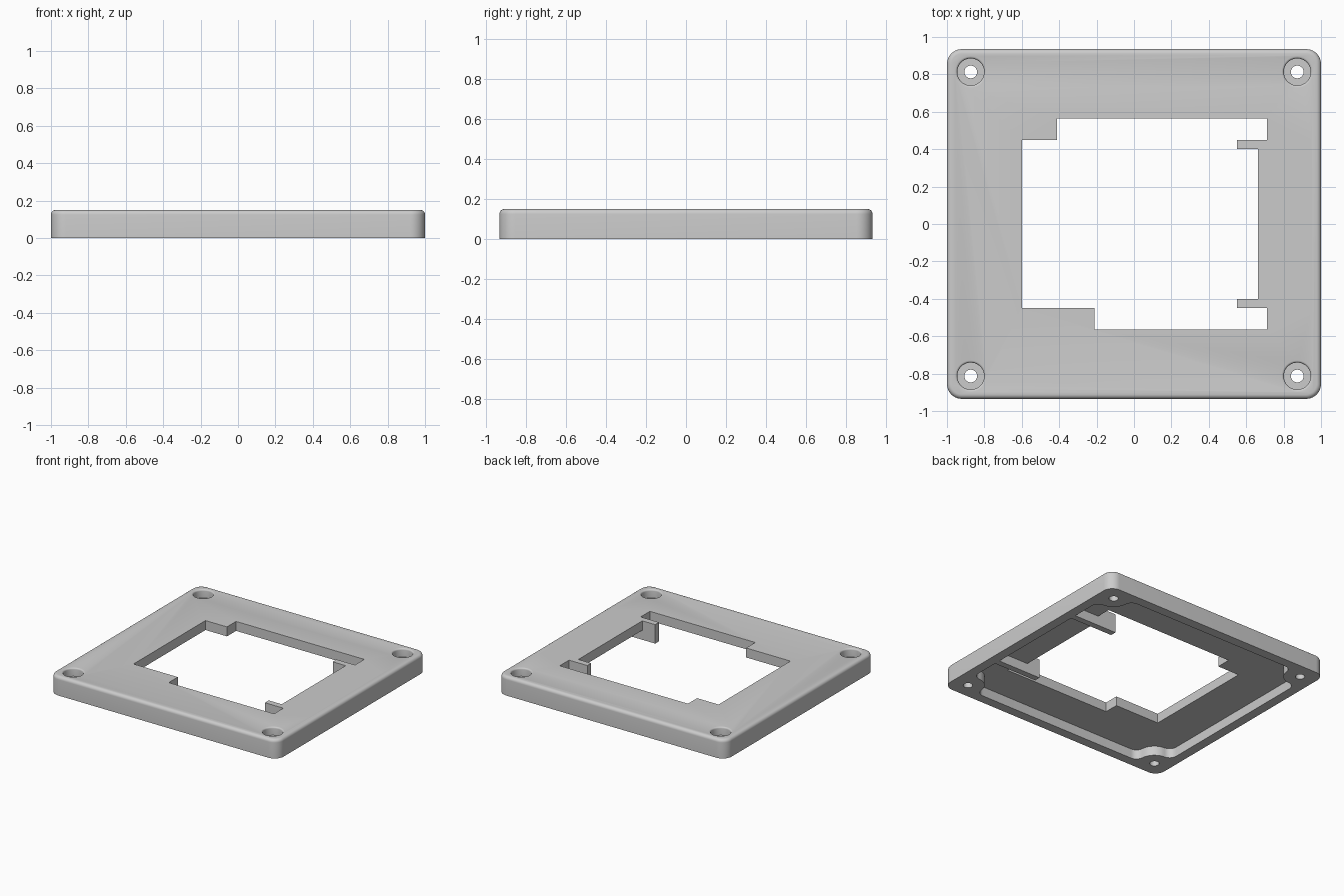
import bpy, bmesh
from math import pi, cos, sin, sqrt, atan2, radians

cube = bpy.data.objects.get("Cube")
if cube:
    bpy.data.objects.remove(cube, do_unlink=True)

HX, HY, H = 1.0, 0.935, 0.15       # outer half sizes and height
FLOOR = 0.075                      # underside of the face panel
IX, IY = 0.925, 0.86               # inner faces of the rim
SX, SY = 0.873, 0.813              # screw centres
OVER = 0.1                         # cutter overshoot

grey = bpy.data.materials.new("plain grey")
grey.use_nodes = True
grey.diffuse_color = (0.6, 0.6, 0.6, 1)
grey.node_tree.nodes["Principled BSDF"].inputs["Base Color"].default_value = (0.6, 0.6, 0.6, 1)


def make_object(name, bm):
    bmesh.ops.recalc_face_normals(bm, faces=bm.faces)
    mesh = bpy.data.meshes.new(name)
    bm.to_mesh(mesh)
    bm.free()
    mesh.materials.append(grey)
    obj = bpy.data.objects.new(name, mesh)
    bpy.context.collection.objects.link(obj)
    return obj


def loft(name, loops):
    """Skin a stack of equal-length closed loops and cap both ends."""
    bm = bmesh.new()
    rings = [[bm.verts.new(p) for p in loop] for loop in loops]
    n = len(rings[0])
    for a, b in zip(rings, rings[1:]):
        for i in range(n):
            j = (i + 1) % n
            bm.faces.new((a[i], a[j], b[j], b[i]))
    bm.faces.new(rings[0])
    bm.faces.new(rings[-1])
    return make_object(name, bm)


def prism(name, outline, z0, z1):
    return loft(name, [[(x, y, z) for x, y in outline] for z in (z0, z1)])


def arc(cx, cy, r, a0, a1, n):
    return [(cx + r * cos(a0 + (a1 - a0) * i / n), cy + r * sin(a0 + (a1 - a0) * i / n))
            for i in range(n + 1)]


def four_corners(quarter):
    """Repeat a corner outline (running from the x side to the y side) around the plate."""
    flip = quarter[::-1]
    return (quarter + [(-x, y) for x, y in flip]
            + [(-x, -y) for x, y in quarter] + [(x, -y) for x, y in flip])


def combine(target, tool, operation):
    mod = target.modifiers.new(tool.name, 'BOOLEAN')
    mod.operation, mod.solver, mod.object = operation, 'EXACT', tool
    bpy.context.view_layer.objects.active = target
    bpy.ops.object.modifier_apply(modifier=mod.name)
    bpy.data.objects.remove(tool, do_unlink=True)


# Outer body with rounded corners and a rolled top edge
CORNER, ROLL = 0.08, 0.025


def body_loop(inset, z):
    r = CORNER - inset
    return [(x, y, z) for x, y in
            four_corners(arc(HX - CORNER, HY - CORNER, r, 0, pi / 2, 10))]


levels = [(0, 0)] + [(ROLL * (1 - cos(t)), H - ROLL + ROLL * sin(t))
                     for t in [i * pi / 12 for i in range(7)]]
frame = loft("mounting_frame", [body_loop(inset, z) for inset, z in levels])

# Underside recess, flowing around a boss at each screw
BOSS, FIL = 0.12, 0.06
fx, fy = IX - FIL, IY - FIL
side_y = SY - sqrt((BOSS + FIL) ** 2 - (fx - SX) ** 2)
side_x = SX - sqrt((BOSS + FIL) ** 2 - (fy - SY) ** 2)
a1 = atan2(SY - side_y, SX - fx)
a2 = atan2(SY - fy, SX - side_x)
quarter = (arc(fx, side_y, FIL, 0, a1, 8)
           + arc(SX, SY, BOSS, a1 - pi, a2 - pi, 12)[1:-1]
           + arc(side_x, fy, FIL, a2, pi / 2, 8))
combine(frame, prism("recess", four_corners(quarter), -OVER, FLOOR), 'DIFFERENCE')

# Stepped window
window = [(-0.6, -0.45), (-0.212, -0.45), (-0.212, -0.564), (0.711, -0.564),
          (0.711, -0.42), (0.663, -0.42), (0.663, 0.42), (0.711, 0.42),
          (0.711, 0.564), (-0.412, 0.564), (-0.412, 0.45), (-0.6, 0.45)]
combine(frame, prism("window", window, -OVER, H + OVER), 'DIFFERENCE')

# Full-height ribs running from the window to the rim
for side in (-1, 1):
    ends = [(0.55, 0.4), (0.95, 0.4), (0.95, 0.448), (0.55, 0.448)]
    combine(frame, prism("rib", [(x, side * y) for x, y in ends], 0, H), 'UNION')

# Countersunk screw holes with softened mouths
BORE, HOLE, SOFT, SEAT = 0.072, 0.034, 0.012, 0.085
mouth = [(BORE + SOFT * (1 - cos(t)), H - SOFT + SOFT * sin(t))
         for t in [i * pi / 8 for i in range(5)]]
profile = [(HOLE, -OVER), (HOLE, SEAT), (BORE, SEAT)] + mouth + [(BORE + SOFT, H + OVER)]
for sx in (-1, 1):
    for sy in (-1, 1):
        rings = [[(x, y, z) for x, y in arc(sx * SX, sy * SY, r, 0, 2 * pi, 40)[:-1]]
                 for r, z in profile]
        combine(frame, loft("screw_hole", rings), 'DIFFERENCE')

# Smooth shading on the curved edges only
bpy.ops.object.select_all(action='DESELECT')
frame.select_set(True)
bpy.context.view_layer.objects.active = frame
bpy.ops.object.shade_smooth_by_angle(angle=radians(30))
